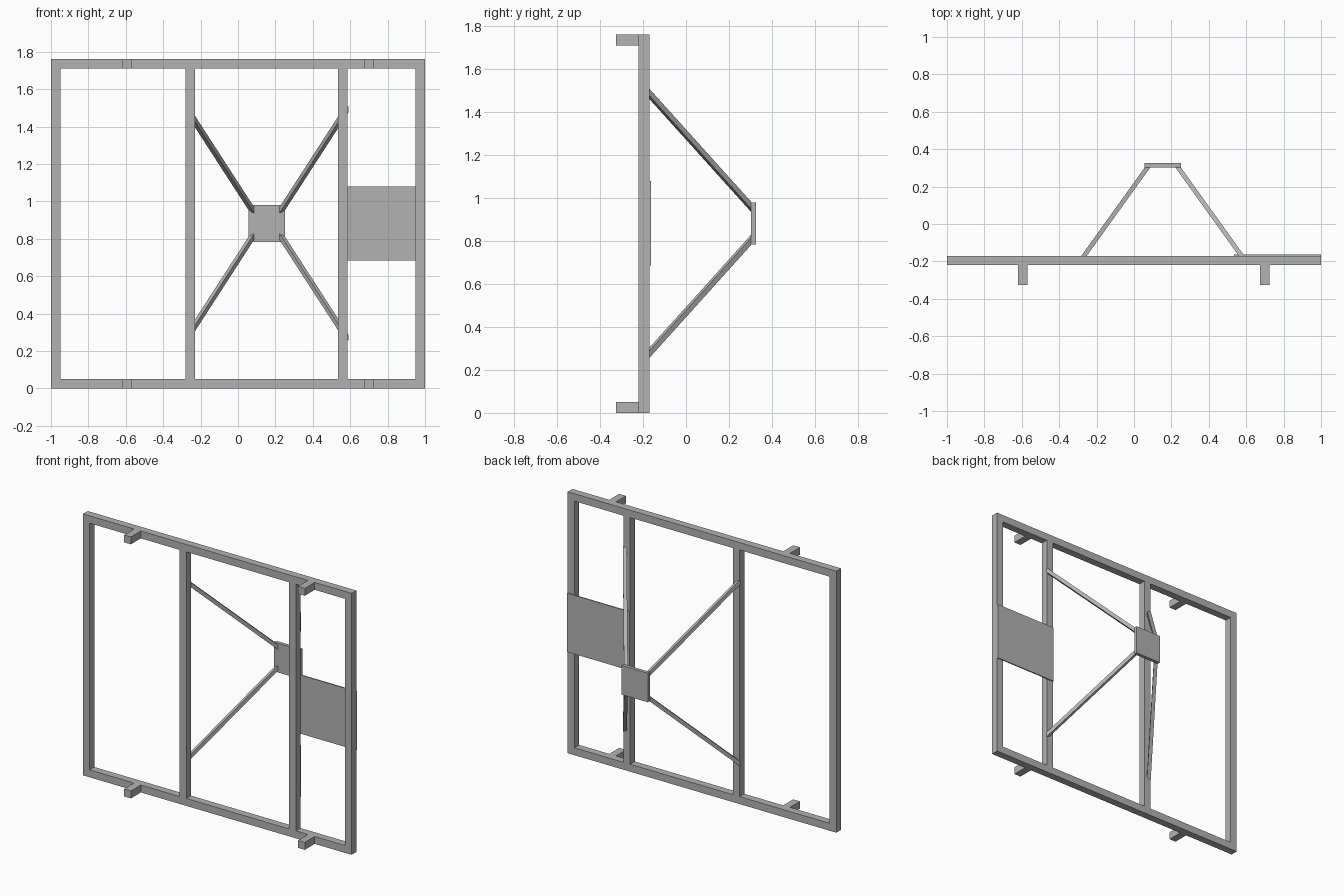
import bpy
import bmesh
from mathutils import Vector

cube = bpy.data.objects.get("Cube")
if cube:
    bpy.data.objects.remove(cube, do_unlink=True)

grey = bpy.data.materials.new("plain grey")
grey.use_nodes = True
grey.diffuse_color = (0.45, 0.45, 0.45, 1)
grey.node_tree.nodes["Principled BSDF"].inputs["Base Color"].default_value = (0.45, 0.45, 0.45, 1)


def finish(name, bm):
    bmesh.ops.recalc_face_normals(bm, faces=bm.faces[:])
    mesh = bpy.data.meshes.new(name)
    bm.to_mesh(mesh)
    bm.free()
    mesh.materials.append(grey)
    obj = bpy.data.objects.new(name, mesh)
    bpy.context.collection.objects.link(obj)
    return obj


def box(name, xs, ys, zs):
    """Box given by its range on each axis."""
    bm = bmesh.new()
    bmesh.ops.create_cube(bm, size=1)
    for v in bm.verts:
        v.co = [(r[0] + r[1]) / 2 + c * (r[1] - r[0]) for r, c in zip((xs, ys, zs), v.co)]
    return finish(name, bm)


def strut(name, start, end, size):
    """Square bar whose ends are cut flush with planes facing y."""
    start, end = Vector(start), Vector(end)
    d = (end - start).normalized()
    u = d.cross(Vector((0, 0, 1))).normalized() * size / 2
    v = u.cross(d)
    bm = bmesh.new()
    rings = []
    for p in (start, end):
        ring = []
        for a, b in ((-1, -1), (1, -1), (1, 1), (-1, 1)):
            off = u * a + v * b
            ring.append(bm.verts.new(p + off - d * (off.y / d.y)))
        rings.append(ring)
        bm.faces.new(ring)
    for i in range(4):
        j = (i + 1) % 4
        bm.faces.new((rings[0][i], rings[0][j], rings[1][j], rings[1][i]))
    return finish(name, bm)


T = 0.05                      # tube width
H = 1.76                      # frame height
FRONT, BACK = -0.22, -0.17    # frame depth
HUB_Y = 0.302
MID_X, MID_Z = 0.154, 0.882   # hub centre
frame_y = (FRONT, BACK)

# Frame rails with the short pegs that project forward
for level, z in (("bottom", 0), ("top", H - T)):
    box(level + "_rail", (-1, 1), frame_y, (z, z + T))
    for side, x in (("right", -0.62), ("left", 0.675)):
        box(f"{level}_{side}_peg", (x, x + T), (-0.325, FRONT), (z, z + T))

# Outer posts and inner uprights
for name, x in (("right_post", -1), ("right_upright", -0.28),
                ("left_upright", 0.535), ("left_post", 1 - T)):
    box(name, (x, x + T), frame_y, (T, H - T))

# Thin panel on the back of the frame
box("side_panel", (0.535, 1), (BACK, BACK + 0.008), (0.685, 1.08))

# Hub plate and its four struts
box("hub_plate", (MID_X - 0.097, MID_X + 0.097), (HUB_Y, 0.325), (MID_Z - 0.098, MID_Z + 0.098))
for side, sx in (("right", -1), ("left", 1)):
    for level, sz in (("lower", -1), ("upper", 1)):
        strut(f"{level}_{side}_strut",
              (MID_X + sx * 0.421, BACK, MID_Z + sz * 0.602),
              (MID_X + sx * 0.082, HUB_Y, MID_Z + sz * 0.078), 0.024)
